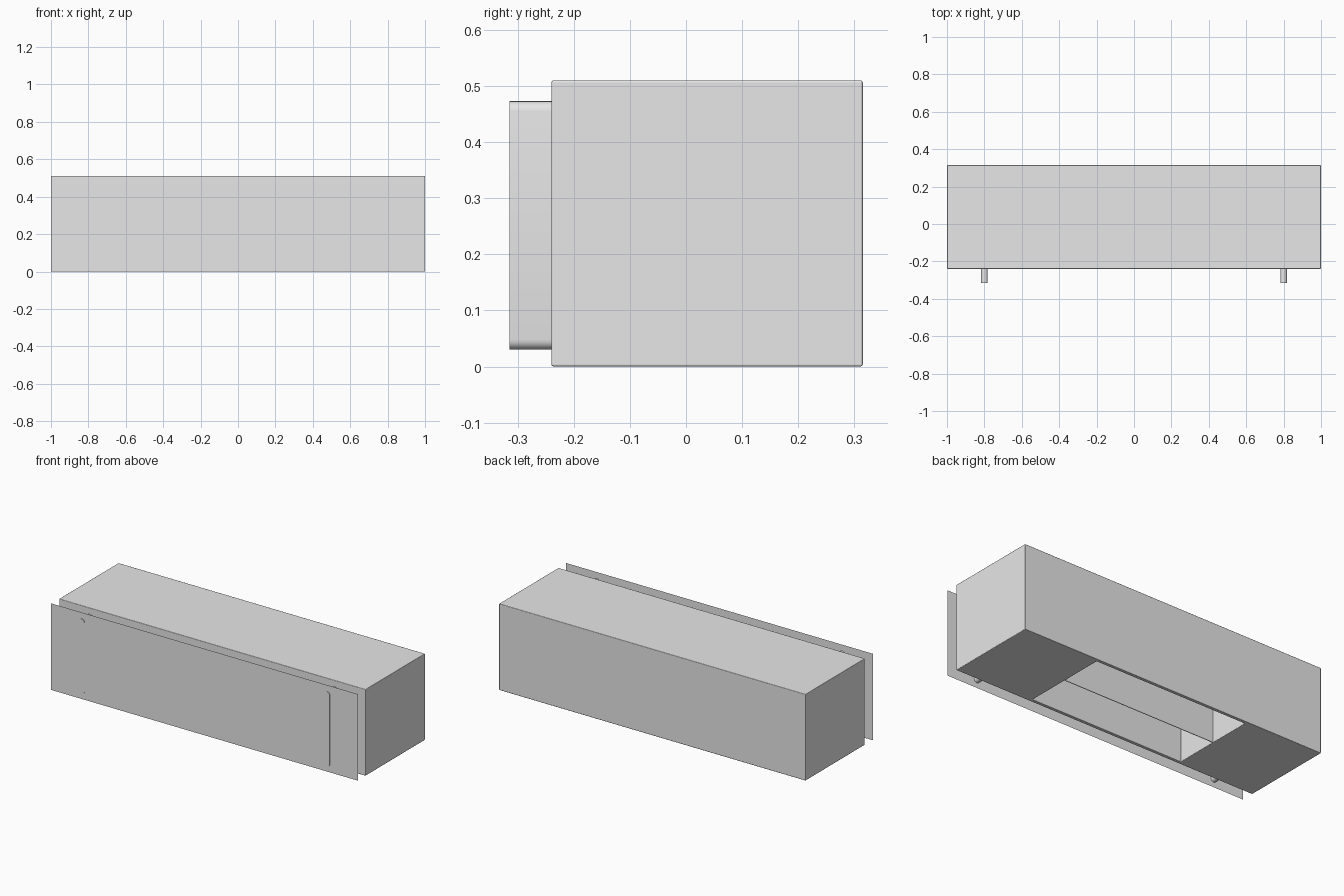
import bpy
import bmesh
import math
from mathutils import Vector

old = bpy.data.objects.get("Cube")
if old:
    bpy.data.objects.remove(old, do_unlink=True)

# One plain grey for everything
grey = bpy.data.materials.new("light grey")
grey.use_nodes = True
grey.diffuse_color = (0.8, 0.8, 0.8, 1)
grey.node_tree.nodes["Principled BSDF"].inputs["Base Color"].default_value = (0.8, 0.8, 0.8, 1)

FRONT, BACK, HEIGHT = -0.24, 0.315, 0.51
WALL = 0.02
POCKET = 0.5
MID_Y = (FRONT + BACK) / 2
PANEL_Y = -0.312
RAIL_FRONT = -0.315


def finish(name, bm):
    bmesh.ops.recalc_face_normals(bm, faces=bm.faces[:])
    mesh = bpy.data.meshes.new(name)
    bm.to_mesh(mesh)
    bm.free()
    mesh.materials.append(grey)
    obj = bpy.data.objects.new(name, mesh)
    bpy.context.collection.objects.link(obj)
    return obj


def add_box(bm, low, high):
    verts = bmesh.ops.create_cube(bm, size=1)["verts"]
    low, high = Vector(low), Vector(high)
    for v in verts:
        v.co = (low + high) / 2 + v.co * (high - low)


def smooth(obj):
    bpy.ops.object.select_all(action="DESELECT")
    obj.select_set(True)
    bpy.context.view_layer.objects.active = obj
    bpy.ops.object.shade_smooth_by_angle(angle=math.radians(50))


# Body: a long box with a deep pocket pushed up into the middle of its underside
bm = bmesh.new()
add_box(bm, (-1, FRONT, 0), (1, BACK, HEIGHT))
for co, normal in (
    ((-POCKET, 0, 0), (1, 0, 0)),
    ((POCKET, 0, 0), (1, 0, 0)),
    ((0, FRONT + WALL, 0), (0, 1, 0)),
    ((0, BACK - WALL, 0), (0, 1, 0)),
):
    geom = bm.verts[:] + bm.edges[:] + bm.faces[:]
    bmesh.ops.bisect_plane(bm, geom=geom, plane_co=co, plane_no=normal)
floor = [f for f in bm.faces
         if f.normal.z < -0.9
         and abs(f.calc_center_median().x) < POCKET
         and abs(f.calc_center_median().y - MID_Y) < 0.1]
pushed = bmesh.ops.extrude_face_region(bm, geom=floor)
bmesh.ops.delete(bm, geom=[f for f in floor if f.is_valid], context="FACES_ONLY")
for v in pushed["geom"]:
    if isinstance(v, bmesh.types.BMVert):
        v.co.z = HEIGHT - WALL
bmesh.ops.dissolve_limit(bm, angle_limit=0.02, verts=bm.verts[:], edges=bm.edges[:])
body = finish("body", bm)
smooth(body)
bevel = body.modifiers.new("soft edges", "BEVEL")
bevel.width = 0.004
bevel.segments = 2
bevel.harden_normals = True

# Thin partition along the middle of the pocket
bm = bmesh.new()
add_box(bm, (-POCKET, MID_Y - 0.002, 0.002), (POCKET, MID_Y + 0.002, HEIGHT - WALL))
finish("pocket_divider", bm)

# Paper-thin front panel standing clear of the body
bm = bmesh.new()
corners = [(-1, 0), (1, 0), (1, HEIGHT), (-1, HEIGHT)]
bm.faces.new([bm.verts.new((x, PANEL_Y, z)) for x, z in corners])
finish("front_panel", bm)


# Upright round-ended rails joining the panel to the body
def rail(name, x, radius=0.018, bottom=0.03, top=0.473, steps=10):
    bm = bmesh.new()
    ring = []
    for centre, start in ((top - radius, 0), (bottom + radius, math.pi)):
        for i in range(steps + 1):
            a = start + math.pi * i / steps
            ring.append(bm.verts.new((x + radius * math.cos(a), RAIL_FRONT,
                                      centre + radius * math.sin(a))))
    face = bm.faces.new(ring)
    out = bmesh.ops.extrude_face_region(bm, geom=[face])
    moved = [g for g in out["geom"] if isinstance(g, bmesh.types.BMVert)]
    bmesh.ops.translate(bm, verts=moved, vec=(0, FRONT - RAIL_FRONT + 0.002, 0))
    smooth(finish(name, bm))


for side, x in (("left", 0.8), ("right", -0.8)):
    rail(side + "_rail", x)
